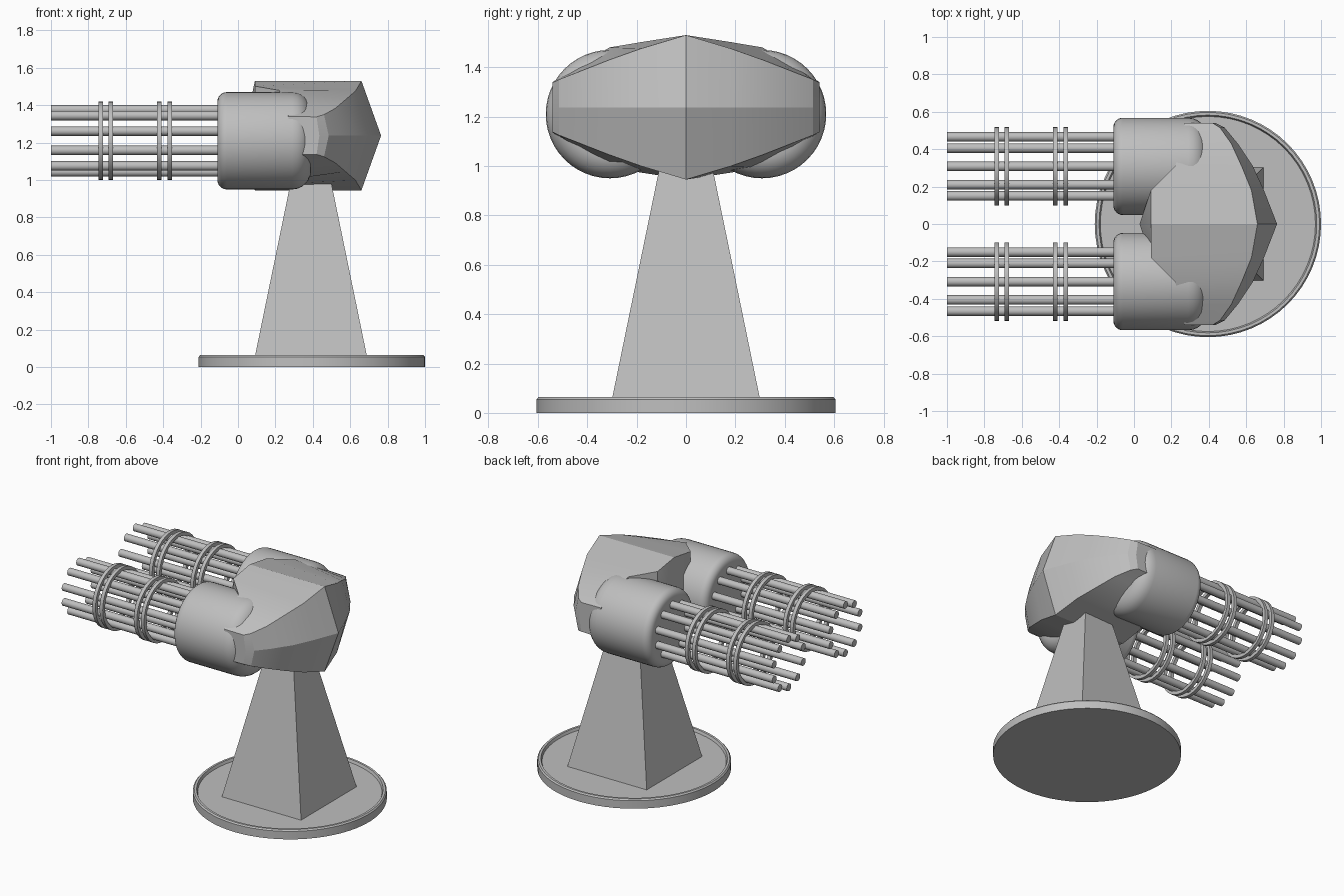
import bpy, bmesh, math

if "Cube" in bpy.data.objects:
    bpy.data.objects.remove(bpy.data.objects["Cube"])

grey = bpy.data.materials.new("light_grey")
grey.diffuse_color = (0.52, 0.52, 0.52, 1)
grey.use_nodes = True
grey.node_tree.nodes["Principled BSDF"].inputs["Base Color"].default_value = grey.diffuse_color


def make(name, bm, angle=30):
    bmesh.ops.remove_doubles(bm, verts=bm.verts, dist=1e-5)
    bmesh.ops.recalc_face_normals(bm, faces=bm.faces)
    me = bpy.data.meshes.new(name)
    bm.to_mesh(me)
    bm.free()
    me.materials.append(grey)
    ob = bpy.data.objects.new(name, me)
    bpy.context.collection.objects.link(ob)
    bpy.ops.object.select_all(action='DESELECT')
    ob.select_set(True)
    bpy.context.view_layer.objects.active = ob
    bpy.ops.object.shade_smooth_by_angle(angle=math.radians(angle))
    return ob


def loft(bm, rings, caps=True, loop=False):
    """Skin a list of closed rings of points."""
    vs = [[bm.verts.new(p) for p in r] for r in rings]
    pairs = list(zip(vs, vs[1:]))
    if loop:
        pairs.append((vs[-1], vs[0]))
    for a, b in pairs:
        n = len(a)
        for i in range(n):
            j = (i + 1) % n
            bm.faces.new((a[i], a[j], b[j], b[i]))
    if caps and not loop:
        bm.faces.new(vs[0])
        bm.faces.new(vs[-1])


def lathe_x(bm, profile, y, z, seg, loop=False):
    """Turn an (x, radius) profile about an axis parallel to x."""
    ang = [2 * math.pi * i / seg for i in range(seg)]
    loft(bm, [[(x, y + r * math.cos(a), z + r * math.sin(a)) for a in ang]
              for x, r in profile], loop=loop)


# Round base plate with raised rim
bm = bmesh.new()
ang = [2 * math.pi * i / 64 for i in range(64)]
loft(bm, [[(0.395 + r * math.cos(a), r * math.sin(a), z) for a in ang]
          for r, z in ((0.605, 0), (0.605, 0.055), (0.597, 0.064),
                       (0.582, 0.064), (0.575, 0.045))])
make("base_plate", bm)

# Tapered square pedestal
bm = bmesh.new()
loft(bm, [[(0.39 + sx * h, sy * h, z) for sx, sy in
           ((-1, -1), (1, -1), (1, 1), (-1, 1))]
          for h, z in ((0.302, 0.045), (0.075, 1.15))])
make("pedestal", bm)

# Faceted head: sections across y as
# (y, front-mid x, front-top x, z, back-top x, z, back-mid x)
MID = 1.2375
half = [(0, 0.03, 0.09, 1.53, 0.66, 1.53, 0.765),
        (0.18, 0.09, 0.09, 1.502, 0.628, 1.476, 0.695),
        (0.31, 0.22, 0.22, 1.48, 0.575, 1.43, 0.635),
        (0.43, 0.26, 0.26, 1.408, 0.52, 1.383, 0.555),
        (0.515, 0.265, 0.265, 1.357, 0.46, 1.35, 0.485),
        (0.54, 0.27, 0.27, 1.34, 0.42, 1.338, 0.435)]
sections = [(-s[0],) + s[1:] for s in reversed(half[1:])] + half
bm = bmesh.new()
loft(bm, [[(fm, y, MID), (ft, y, zt), (bt, y, zb), (bk, y, MID),
           (bt, y, 2 * MID - zb), (ft, y, 2 * MID - zt)]
          for y, fm, ft, zt, bt, zb, bk in sections])
make("head", bm, 20)

# Twin rotary guns
GZ = 1.21
for side, name in ((-1, "right"), (1, "left")):
    gy = side * 0.308

    # Rounded housing
    prof = []
    for x0, r0, b, s in ((-0.11, 0.26, 0.05, -1), (0.39, 0.26, 0.10, 1)):
        steps = range(7) if s < 0 else range(6, -1, -1)
        for k in steps:
            t = math.pi / 2 * k / 6
            prof.append((x0 - s * b * (1 - math.cos(t)),
                         r0 - b + b * math.sin(t)))
    bm = bmesh.new()
    lathe_x(bm, prof, gy, GZ, 48)
    make(name + "_housing", bm)

    # Ten barrels on a circle
    bm = bmesh.new()
    for i in range(10):
        a = math.pi / 2 + 2 * math.pi * i / 10
        lathe_x(bm, [(-1.0, 0.025), (-0.08, 0.025)],
                gy + 0.166 * math.cos(a), GZ + 0.166 * math.sin(a), 16)
    make(name + "_barrels", bm)

    # Four clamp rings
    bm = bmesh.new()
    for x in (-0.735, -0.68, -0.42, -0.365):
        lathe_x(bm, [(x - 0.012, 0.185), (x - 0.012, 0.21),
                     (x + 0.012, 0.21), (x + 0.012, 0.185)],
                gy, GZ, 40, loop=True)
    make(name + "_rings", bm)
